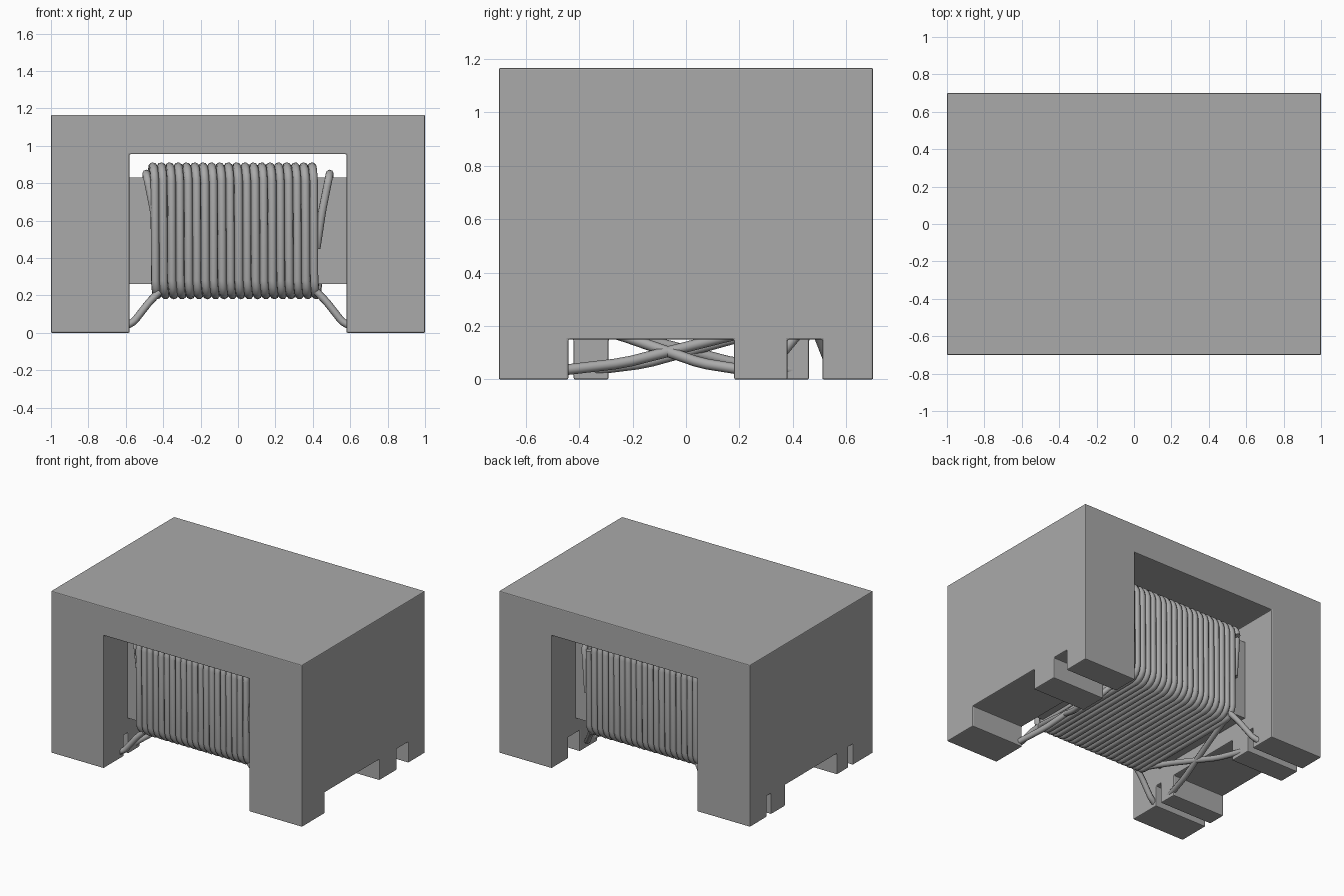
import bpy, bmesh, math
from mathutils import Vector

cube = bpy.data.objects.get("Cube")
if cube:
    bpy.data.objects.remove(cube, do_unlink=True)

grey = bpy.data.materials.new("plain_grey")
grey.use_nodes = True
GREY = (0.4, 0.4, 0.4, 1)
grey.diffuse_color = GREY
grey.node_tree.nodes["Principled BSDF"].inputs["Base Color"].default_value = GREY


def add_object(name, data):
    ob = bpy.data.objects.new(name, data)
    bpy.context.collection.objects.link(ob)
    data.materials.append(grey)
    return ob


def box(name, low, high):
    bm = bmesh.new()
    bmesh.ops.create_cube(bm, size=1)
    for v in bm.verts:
        v.co = [l + (c + 0.5) * (h - l) for c, l, h in zip(v.co, low, high)]
    me = bpy.data.meshes.new(name)
    bm.to_mesh(me)
    bm.free()
    return add_object(name, me)


def apply_modifiers(ob):
    deps = bpy.context.evaluated_depsgraph_get()
    ob.data = bpy.data.meshes.new_from_object(ob.evaluated_get(deps))
    ob.modifiers.clear()


def wire(name, points, radius, smooth=False):
    """Round wire along a path, turned into a smooth mesh."""
    cu = bpy.data.curves.new(name, "CURVE")
    cu.dimensions = "3D"
    cu.bevel_depth = radius
    cu.bevel_resolution = 2
    cu.use_fill_caps = True
    if smooth:
        sp = cu.splines.new("NURBS")
        sp.use_endpoint_u = True
        sp.order_u = 3
        sp.resolution_u = 5
    else:
        sp = cu.splines.new("POLY")
    sp.points.add(len(points) - 1)
    for p, co in zip(sp.points, points):
        p.co = (*co, 1)
    tmp = bpy.data.objects.new(name + "_path", cu)
    bpy.context.collection.objects.link(tmp)
    bpy.context.view_layer.update()
    deps = bpy.context.evaluated_depsgraph_get()
    me = bpy.data.meshes.new_from_object(tmp.evaluated_get(deps))
    bpy.data.objects.remove(tmp, do_unlink=True)
    me.materials.clear()
    me.shade_smooth()
    return add_object(name, me)


# Housing: upside-down U profile pushed along y
W, D, H, INNER, ROOF = 1.0, 0.7, 1.165, 0.58, 0.955
profile = [(-W, 0), (-W, H), (W, H), (W, 0),
           (INNER, 0), (INNER, ROOF), (-INNER, ROOF), (-INNER, 0)]
bm = bmesh.new()
face = bm.faces.new([bm.verts.new((x, -D, z)) for x, z in profile])
ext = bmesh.ops.extrude_face_region(bm, geom=[face])
bmesh.ops.translate(bm, vec=(0, 2 * D, 0),
                    verts=[g for g in ext["geom"] if isinstance(g, bmesh.types.BMVert)])
bmesh.ops.recalc_face_normals(bm, faces=bm.faces)
me = bpy.data.meshes.new("housing")
bm.to_mesh(me)
bm.free()
housing = add_object("housing", me)

# Notches between the feet, different on each side
NOTCH = 0.15
notches = {1: [(-0.44, 0.18), (0.38, 0.51)],
           -1: [(-0.47, -0.42), (-0.29, 0.30), (0.46, 0.51)]}
cutters = []
for side, gaps in notches.items():
    for y0, y1 in gaps:
        xs = sorted((side * 0.5, side * 1.1))
        cutters.append(box("notch_cutter", (xs[0], y0, -0.1), (xs[1], y1, NOTCH)))
        mod = housing.modifiers.new("notch", "BOOLEAN")
        mod.object = cutters[-1]
        mod.solver = "EXACT"
bpy.context.view_layer.update()
apply_modifiers(housing)
for c in cutters:
    bpy.data.objects.remove(c, do_unlink=True)
bev = housing.modifiers.new("soft_edges", "BEVEL")
bev.width = 0.006
bev.segments = 2
bev.limit_method = "ANGLE"

# Core bar under the roof
CORE_Y, CORE_Z0, CORE_Z1 = 0.43, 0.26, 0.83
box("core", (-INNER - 0.01, -CORE_Y, CORE_Z0), (INNER + 0.01, CORE_Y, CORE_Z1))


# Winding: rounded-rectangle helix around the core
def winding(name, x0, x1, turns, gap, radius):
    hy, hz = CORE_Y + gap, (CORE_Z1 - CORE_Z0) / 2 + gap
    mid = (CORE_Z0 + CORE_Z1) / 2
    r = gap + 0.02
    loop = []
    for k, (sy, sz) in enumerate([(1, 1), (-1, 1), (-1, -1), (1, -1)]):
        for i in range(5):
            a = math.pi / 2 * (k + i / 4)
            loop.append((sy * (hy - r) + r * math.cos(a),
                         mid + sz * (hz - r) + r * math.sin(a)))
    n = len(loop)
    total = turns * n
    return wire(name, [(x0 + (x1 - x0) * i / total, *loop[i % n])
                       for i in range(total + 1)], radius)


winding("inner_winding", -0.45, 0.42, 19, 0.02, 0.02)
winding("outer_winding", -0.465, 0.43, 20, 0.058, 0.023)

# Loose ends: start on the winding, sag below the core, end at a foot
leads = [(-1, -0.47, -0.50), (-1, -0.47, 0.40), (-1, 0.47, -0.36), (-1, 0.47, 0.56),
         (1, -0.47, -0.48), (1, -0.44, 0.22), (1, 0.44, -0.46), (1, 0.47, 0.28)]
for i, (side, y0, y1) in enumerate(leads):
    a = Vector((side * 0.42, y0, 0.22))
    b = Vector((side * 0.60, y1, 0.035))
    m = a.lerp(b, 0.75) + Vector((0, 0, -0.02))
    wire(f"lead_{i + 1}", [a, a.lerp(b, 0.3), m, b], 0.02, smooth=True)

# End turns sticking up beside the winding
for name, s in (("left_end_turn", 1), ("right_end_turn", -1)):
    wire(name, [(s * 0.42, -0.47, 0.45), (s * 0.45, -0.48, 0.65),
                (s * 0.49, -0.46, 0.85), (s * 0.49, 0.0, 0.85),
                (s * 0.49, 0.46, 0.85), (s * 0.45, 0.48, 0.5)], 0.022, smooth=True)
